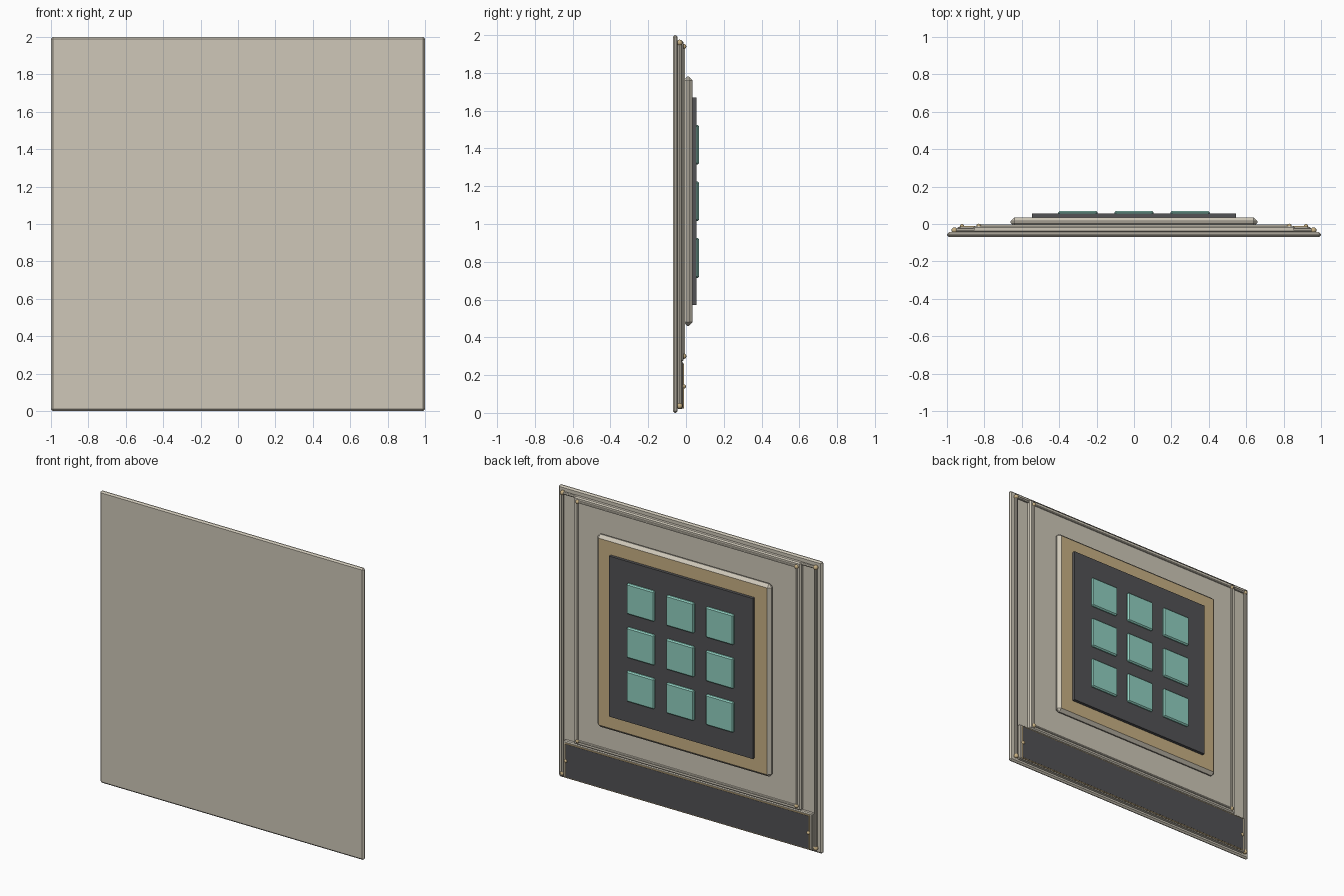
import bpy
import bmesh
from mathutils import Vector

if "Cube" in bpy.data.objects:
    bpy.data.objects.remove(bpy.data.objects["Cube"], do_unlink=True)


def material(name, rgb):
    m = bpy.data.materials.new(name)
    m.use_nodes = True
    colour = (*rgb, 1)
    m.diffuse_color = colour
    m.node_tree.nodes["Principled BSDF"].inputs["Base Color"].default_value = colour
    return m


BEIGE = material("warm beige", (0.62, 0.575, 0.48))
TAN = material("tan", (0.575, 0.435, 0.23))
DARK = material("charcoal", (0.085, 0.085, 0.09))
TEAL = material("soft teal", (0.28, 0.63, 0.53))


def finish(name, bm, *mats):
    mesh = bpy.data.meshes.new(name)
    bm.to_mesh(mesh)
    bm.free()
    for m in mats:
        mesh.materials.append(m)
    obj = bpy.data.objects.new(name, mesh)
    bpy.context.collection.objects.link(obj)
    return obj


def slab(name, x, y, z, bevel, mat, face_mat=None):
    """Bevelled box; face_mat colours the large face toward +y."""
    bm = bmesh.new()
    bmesh.ops.create_cube(bm, size=1)
    for v in bm.verts:
        for axis, (low, high) in enumerate((x, y, z)):
            v.co[axis] = low if v.co[axis] < 0 else high
    if bevel:
        bmesh.ops.bevel(bm, geom=bm.edges[:], offset=bevel, segments=1,
                        profile=0.5, affect='EDGES')
    bm.normal_update()
    if face_mat:
        for f in bm.faces:
            if f.normal.y > 0.95:
                f.material_index = 1
    return finish(name, bm, *([mat, face_mat] if face_mat else [mat]))


def rod(name, a, b, radius, mat):
    a, b = Vector(a), Vector(b)
    bm = bmesh.new()
    bmesh.ops.create_cone(bm, cap_ends=True, segments=8, radius1=radius,
                          radius2=radius, depth=(b - a).length)
    obj = finish(name, bm, mat)
    obj.location = (a + b) / 2
    obj.rotation_mode = 'QUATERNION'
    obj.rotation_quaternion = (b - a).to_track_quat('Z', 'Y')


def bead(name, at, radius):
    bm = bmesh.new()
    bmesh.ops.create_uvsphere(bm, u_segments=12, v_segments=8, radius=radius)
    for f in bm.faces:
        f.smooth = True
    finish(name, bm, TAN).location = at


def trim(name, x, y, low, high, radius, mat, bead_radius=0):
    """Rectangle of thin rods with optional corner beads."""
    corners = [(-x, y, low), (x, y, low), (x, y, high), (-x, y, high)]
    for i, c in enumerate(corners):
        rod(name + "_rod", c, corners[(i + 1) % 4], radius, mat)
        if bead_radius:
            bead(name + "_bead", c, bead_radius)


# Main board and outer trim
slab("main_board", (-1, 1), (-.07, -.044), (0, 2), .01, BEIGE)
trim("outer_trim", .96, -.034, .037, 1.96, .01, BEIGE, .016)

# Raised panel and its trim
slab("raised_panel", (-.86, .86), (-.046, -.012), (.272, 1.97), .008, BEIGE)
trim("panel_trim", .83, -.012, .3, 1.94, .008, BEIGE, .014)

# Lower tray with dark plate and side knobs
slab("lower_tray", (-.945, .945), (-.046, -.016), (.02, .272), .006, BEIGE)
slab("lower_plate", (-.922, .922), (-.02, -.01), (.03, .255), 0, DARK)
trim("plate_trim", .924, -.015, .028, .257, .005, TAN)
for side in (-1, 1):
    bead("plate_knob", (side * .92, -.012, .14), .012)

# Central frame and grid panel
slab("central_frame", (-.66, .66), (-.014, .035), (.46, 1.78), .02, BEIGE, TAN)
slab("grid_panel", (-.545, .545), (.03, .055), (.57, 1.67), 0, DARK)

# Three by three tiles
for row in (-1, 0, 1):
    for col in (-1, 0, 1):
        cx, cz = col * .3, 1.12 + row * .3
        slab("grid_tile", (cx - .105, cx + .105), (.045, .07),
             (cz - .105, cz + .105), .008, TEAL)
